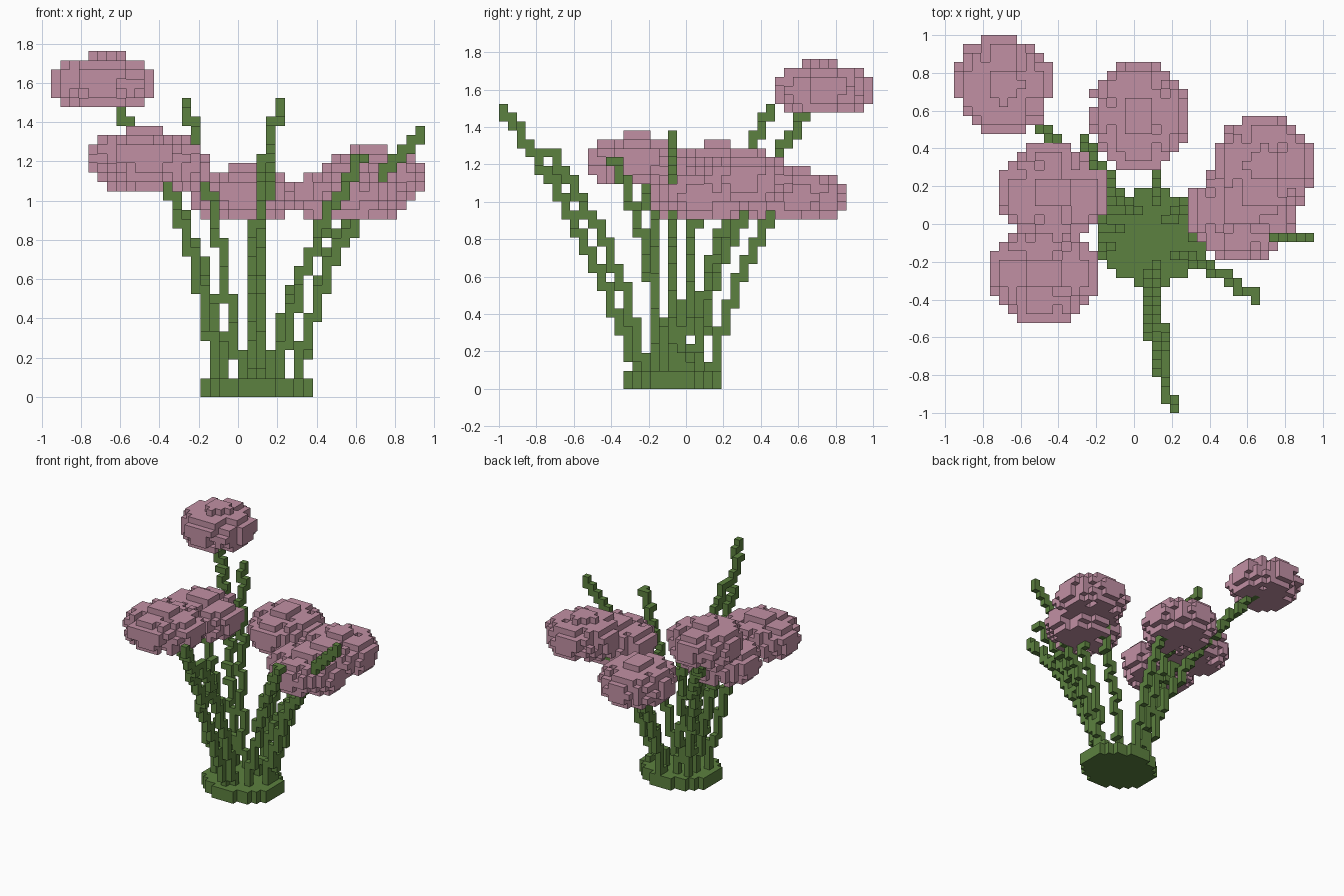
import bpy, bmesh, math, random
from mathutils import Vector

cube = bpy.data.objects.get("Cube")
if cube:
    bpy.data.objects.remove(cube, do_unlink=True)

random.seed(4)
V = 2 / 42                      # edge length of one block
OX, OY = 20, 21                 # grid offset that centres the model
taken = set()                   # cells used by any part
DIRS = [Vector(d) * s for d in ((1, 0, 0), (0, 1, 0), (0, 0, 1)) for s in (1, -1)]


def material(name, rgb):
    m = bpy.data.materials.new(name)
    m.use_nodes = True
    m.diffuse_color = (*rgb, 1)
    m.node_tree.nodes["Principled BSDF"].inputs["Base Color"].default_value = (*rgb, 1)
    return m


GREEN = material("stem green", (0.107, 0.218, 0.050))
PINK = material("petal pink", (0.535, 0.280, 0.372))


def beside(c, d):
    return tuple(int(a + b) for a, b in zip(c, d))


def build(name, cells, mat):
    """Turn a set of grid cells into a mesh holding only the exposed block faces."""
    cells = cells - taken
    taken.update(cells)
    bm = bmesh.new()
    verts = {}

    def vert(p):
        key = tuple(round(c) for c in p)
        if key not in verts:
            verts[key] = bm.verts.new(((key[0] - OX) * V, (key[1] - OY) * V, key[2] * V))
        return verts[key]

    for c in sorted(cells):
        mid = Vector(c) + Vector((0.5, 0.5, 0.5))
        for d in DIRS:
            if beside(c, d) in cells:
                continue
            u = Vector((d.y, d.z, d.x))
            w = d.cross(u)
            bm.faces.new([vert(mid + (d + u * a + w * b) / 2)
                          for a, b in ((1, 1), (-1, 1), (-1, -1), (1, -1))])
    mesh = bpy.data.meshes.new(name)
    bm.to_mesh(mesh)
    bm.free()
    mesh.materials.append(mat)
    bpy.context.collection.objects.link(bpy.data.objects.new(name, mesh))


def stem(name, base, middle, tip):
    """Staircase of face-connected blocks along an arc from the foot through middle to tip."""
    a, m, b = Vector((*base, 0.1)), Vector(middle), Vector(tip)
    bend = 2 * m - (a + b) / 2
    cells, last = set(), None
    for s in range(801):
        t = s / 800
        p = a.lerp(bend, t).lerp(bend.lerp(b, t), t) / V
        new = (math.floor(p.x + OX), math.floor(p.y + OY), math.floor(p.z))
        last = last or new
        for axis in (2, 0, 1):
            last = last[:axis] + (new[axis],) + last[axis + 1:]
            cells.add(last)
    build(name, cells, GREEN)


LAYERS = (4.5, 5.3, 5.7, 5.6, 4.7, 2.0)     # bloom radius in blocks, bottom to top


def bloom(name, x, y, bottom, nx, ny):
    """Rounded bloom, nx by ny blocks wide, with random blocks missing from its skin."""
    cx, cy = x / V + OX, y / V + OY
    solid = {(i, j, bottom + k) for k, r in enumerate(LAYERS)
             for i in range(int(cx) - 8, int(cx) + 9) for j in range(int(cy) - 8, int(cy) + 9)
             if math.hypot((i + 0.5 - cx) * 11 / nx, (j + 0.5 - cy) * 11 / ny) < r}
    kept = set()
    for c in sorted(solid):
        skin = any(beside(c, d) not in solid for d in DIRS)
        on_axis = min(abs(c[0] + 0.5 - cx), abs(c[1] + 0.5 - cy)) < 1.1
        if not skin or on_axis or random.random() > 0.36:
            kept.add(c)
    build(name, kept, PINK)


# Round foot
build("foot", {(i, j, k) for i in range(16, 28) for j in range(14, 25) for k in range(2)
               if math.hypot((i - 21.5) / 6, (j - 19) / 5.5) < 1}, GREEN)

# Bare stems
stem("bare_stem_front", (0.07, -0.27), (0.09, -0.57, 0.84), (0.21, -0.976, 1.50))
stem("bare_stem_front_inner", (0.12, -0.23), (0.12, -0.40, 0.70), (0.17, -0.73, 1.26))
stem("bare_stem_left", (0.31, -0.06), (0.50, -0.06, 0.72), (0.93, -0.06, 1.36))
stem("bare_stem_left_front", (0.21, -0.16), (0.36, -0.21, 0.70), (0.64, -0.39, 1.22))
stem("bare_stem_back", (0.02, 0.08), (-0.10, 0.18, 0.80), (-0.26, 0.45, 1.50))

# Flowers, each a stem and a bloom
stem("stem_tall_back", (-0.07, 0.07), (-0.24, 0.24, 0.80), (-0.65, 0.68, 1.52))
bloom("bloom_tall_back", -0.69, 0.738, 31, 11, 11)
stem("stem_back", (0.12, 0.14), (0.12, 0.25, 0.50), (0.12, 0.48, 0.95))
bloom("bloom_back", 0.024, 0.571, 19, 11, 12)
stem("stem_left_back", (0.17, 0.03), (0.31, 0.12, 0.60), (0.60, 0.28, 1.10))
bloom("bloom_left_back", 0.69, 0.31, 21, 11, 11)
stem("stem_left_front", (0.31, 0.0), (0.42, 0.01, 0.55), (0.57, 0.06, 0.95))
bloom("bloom_left_front", 0.571, 0.071, 19, 12, 11)
stem("stem_right_back", (-0.07, -0.02), (-0.18, 0.01, 0.58), (-0.36, 0.08, 1.08))
bloom("bloom_right_back", -0.429, 0.167, 22, 12, 11)
stem("stem_right_front", (-0.12, -0.12), (-0.20, -0.16, 0.58), (-0.38, -0.20, 1.12))
bloom("bloom_right_front", -0.476, -0.262, 23, 12, 11)
